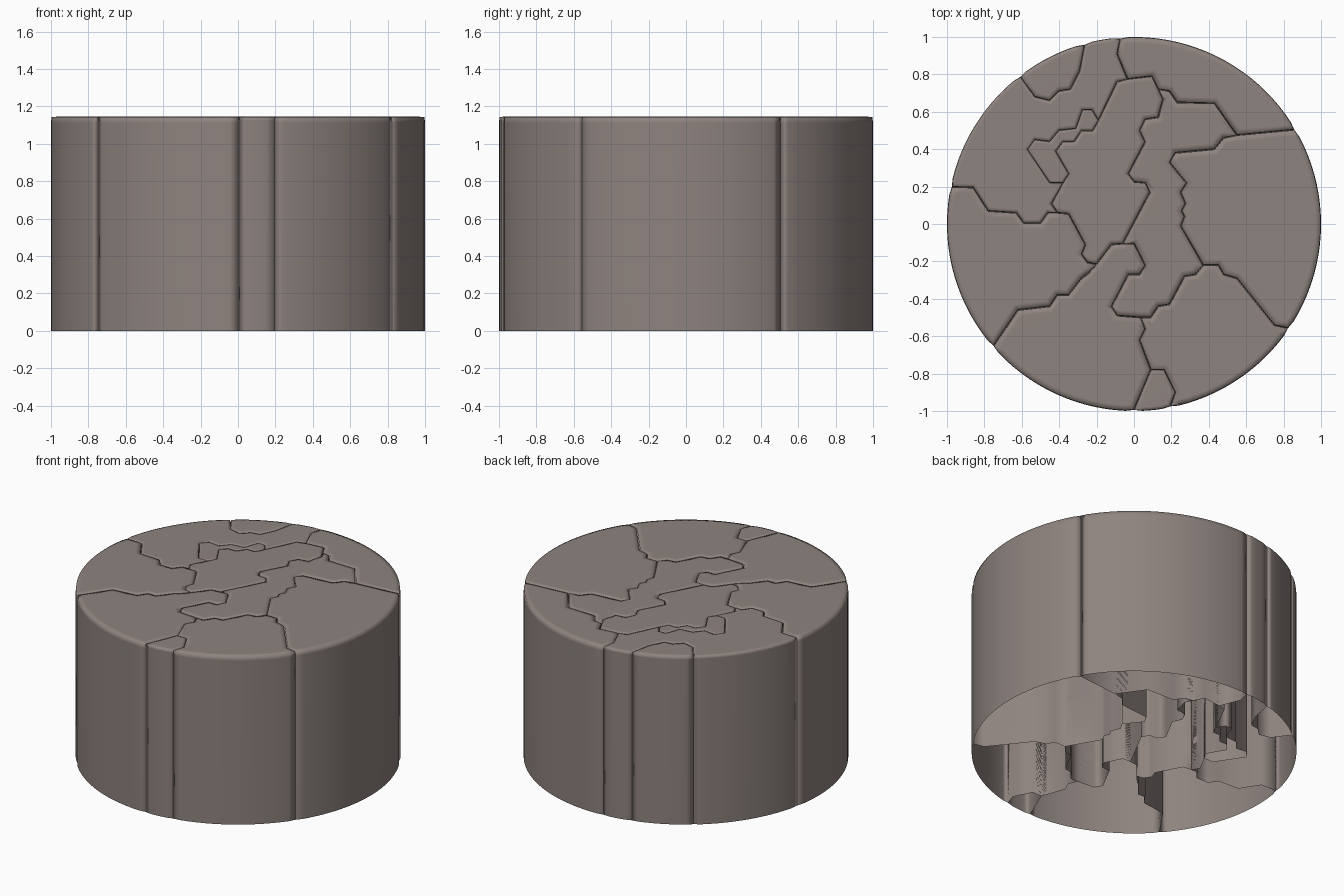
import bpy, bmesh, math
from mathutils import Vector

if "Cube" in bpy.data.objects:
    bpy.data.objects.remove(bpy.data.objects["Cube"])

H = 1.145
stone = bpy.data.materials.new("brown_stone")
stone.diffuse_color = (0.27, 0.228, 0.212, 1)
stone.use_nodes = True
stone.node_tree.nodes["Principled BSDF"].inputs["Base Color"].default_value = stone.diffuse_color


def rim(x, y):
    # crack end on the outer circle, slightly sunk to leave a vertical groove
    a = math.atan2(y, x)
    return (0.994 * math.cos(a), 0.994 * math.sin(a))


# Crack ends on the outer rim
A, B, C = rim(-.61, .79), rim(-.265, .96), rim(-.075, .995)
D, E, F = rim(.862, .507), rim(.828, -.56), rim(.195, -.98)
G, K, I = rim(0, -1), rim(-.755, -.655), rim(-.98, .2)
# Crack junctions
J1, J2, J3, J4 = (-.035, .775), (.13, .72), (.55, .475), (.37, -.22)
J5, J6, J7, J8 = (.035, -.5), (.09, -.78), (-.06, -.105), (-.2, -.215)
J9, J10, J11 = (-.41, .06), (-.38, .22), (-.19, .555)

# Cracks between junctions
A_B = [A, (-.53, .68), (-.45, .66), (-.40, .71), (-.34, .72), (-.29, .82), B]
C_1 = [C, (-.09, .91), J1]
c1_2 = [J1, (.095, .79), J2]
c2_3 = [J2, (.19, .71), (.23, .65), (.43, .645), J3]
c3_D = [J3, D]
c3_4 = [J3, (.48, .46), (.43, .40), (.22, .38), (.19, .33), (.28, .22), (.25, .17),
        (.275, .11), (.255, .07), (.27, .04), (.25, -.01), J4]
c4_E = [J4, (.45, -.22), (.48, -.27), (.55, -.29), (.75, -.54), E]
c4_5 = [J4, (.33, -.27), (.27, -.28), (.19, -.43), (.13, -.44), (.09, -.5), J5]
c5_6 = [J5, (.06, -.56), (.03, -.62), J6]
c6_G = [J6, G]
c6_F = [J6, (.16, -.78), (.22, -.9), F]
c5_7 = [J5, (-.09, -.49), (-.12, -.44), (-.03, -.27), (.03, -.27), (.06, -.22), (.0, -.105), J7]
c2_7 = [J2, (.155, .67), (.13, .57), (.06, .56), (.03, .5), (.06, .44), (-.03, .27),
        (0, .225), (.06, .22), (.085, .17), J7]
c7_8 = [J7, (-.12, -.11), J8]
c8_K = [J8, (-.25, -.27), (-.28, -.29), (-.35, -.38), (-.41, -.38), (-.45, -.44), (-.62, -.46), K]
c8_9 = [J8, (-.25, -.205), (-.28, -.16), (-.26, -.11), (-.35, .055), J9]
c9_I = [J9, (-.46, .06), (-.5, .005), (-.59, .005), (-.63, .06), (-.78, .07), (-.86, .195), I]
c9_10 = [J9, (-.44, .11), J10]
c10_11 = [J10, (-.35, .27), (-.42, .39), (-.38, .44), (-.32, .44), (-.28, .5), (-.22, .5), J11]
loop = [J10, (-.45, .22), (-.57, .4), (-.53, .45), (-.45, .44), (-.4, .5), (-.31, .51),
        (-.275, .61), (-.225, .61), J11]
c11_1 = [J11, (-.09, .76), J1]


def arc(p, q):
    # counter-clockwise rim arc between two crack ends
    a, b = math.atan2(p[1], p[0]), math.atan2(q[1], q[0])
    if b < a:
        b += math.tau
    g = 0.045
    n = max(2, round((b - a) / 0.06))
    pts = [(math.cos(t), math.sin(t)) for t in (a + g + (b - a - 2 * g) * i / n for i in range(n + 1))]
    return [p] + pts + [q]


def inset(pts, d):
    out, n = [], len(pts)
    for i, p in enumerate(pts):
        e0 = (p - pts[i - 1]).normalized()
        e1 = (pts[(i + 1) % n] - p).normalized()
        n0, n1 = Vector((-e0.y, e0.x)), Vector((-e1.y, e1.x))
        m = (n0 + n1).normalized()
        out.append(p + m * d / max(m.dot(n1), 0.7))
    return out


def piece(name, *segs, width=0.032):
    # join the boundary segments, then raise an open-bottomed shell
    pts = []
    for s in segs:
        for p in s:
            v = Vector(p)
            if not pts or (v - pts[-1]).length > 1e-4:
                pts.append(v)
    if (pts[0] - pts[-1]).length < 1e-4:
        pts.pop()
    n = len(pts)
    if sum(pts[i - 1].cross(pts[i]) for i in range(n)) < 0:
        pts.reverse()
    bm = bmesh.new()
    rings = []
    # wall, tight softened edge, then a narrow border on the top
    for d, z in ((0, 0), (0, H - width), (.003, H - .003), (width, H)):
        rings.append([bm.verts.new((p.x, p.y, z)) for p in inset(pts, d)])
    for lo, hi in zip(rings, rings[1:]):
        for i in range(n):
            j = (i + 1) % n
            bm.faces.new((lo[i], lo[j], hi[j], hi[i]))
    bm.faces.new(rings[-1])
    for f in bm.faces:
        f.smooth = True
    me = bpy.data.meshes.new(name)
    bm.to_mesh(me)
    bm.free()
    me.materials.append(stone)
    ob = bpy.data.objects.new(name, me)
    bpy.context.collection.objects.link(ob)
    # large faces stay flat, only the borders shade as rounded
    ob.modifiers.new("flat_tops", 'WEIGHTED_NORMAL')


def r(s):
    return s[::-1]


# Rock pieces that fit together into the drum
piece("rock_north_east", C_1, c1_2, c2_3, c3_D, arc(D, C))
piece("rock_east", r(c3_D), c3_4, c4_E, arc(E, D))
piece("rock_middle_strip", c2_3, c3_4, c4_5, c5_7, r(c2_7))
piece("rock_south_east", arc(F, E), r(c4_E), c4_5, c5_6, c6_F)
piece("rock_south_chip", arc(G, F), r(c6_F), c6_G, width=.02)
piece("rock_south_west", arc(K, G), r(c6_G), r(c5_6), c5_7, c7_8, c8_K)
piece("rock_west", arc(I, K), r(c8_K), c8_9, c9_I)
piece("rock_north_west", r(c9_I), c9_10, loop, c11_1, r(C_1), arc(C, B), r(A_B), arc(A, I), width=.02)
piece("rock_north_west_chip", A_B, arc(B, A), width=.025)
piece("rock_inner_sliver", loop, r(c10_11), width=.014)
piece("rock_centre", c1_2, c2_7, c7_8, c8_9, c9_10, c10_11, c11_1, width=.025)
